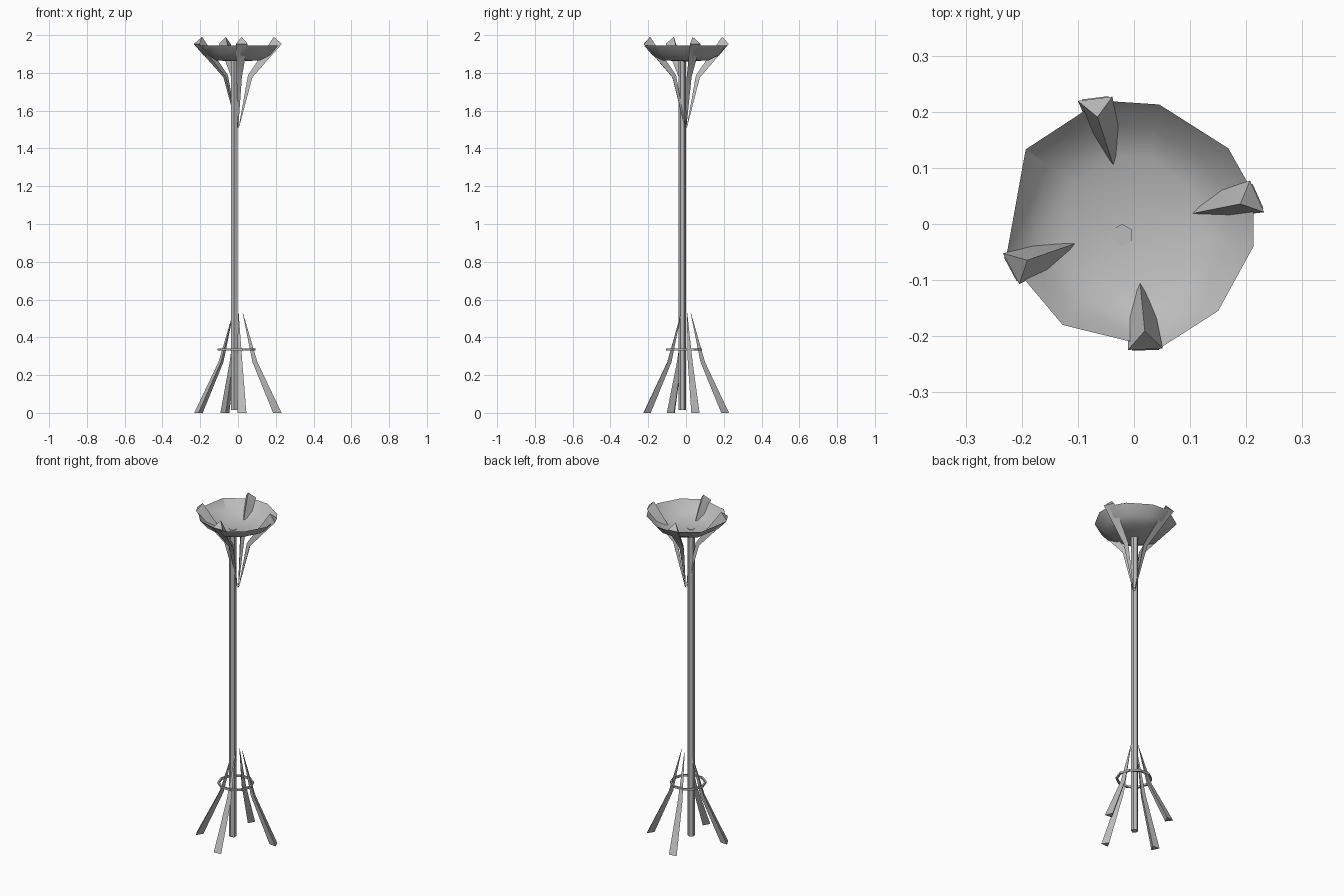
import bpy
import bmesh
from math import radians, cos, sin, tau
from mathutils import Vector

cube = bpy.data.objects.get("Cube")
if cube:
    bpy.data.objects.remove(cube, do_unlink=True)

metal = bpy.data.materials.new("grey_metal")
metal.use_nodes = True
GREY = (0.5, 0.5, 0.5, 1)
metal.diffuse_color = GREY
metal.node_tree.nodes["Principled BSDF"].inputs["Base Color"].default_value = GREY


def finish(name, bm, closed=True):
    if closed:
        bmesh.ops.recalc_face_normals(bm, faces=bm.faces)
    mesh = bpy.data.meshes.new(name)
    bm.to_mesh(mesh)
    bm.free()
    mesh.materials.append(metal)
    obj = bpy.data.objects.new(name, mesh)
    bpy.context.collection.objects.link(obj)
    bpy.ops.object.select_all(action='DESELECT')
    obj.select_set(True)
    bpy.context.view_layer.objects.active = obj
    bpy.ops.object.shade_smooth_by_angle(angle=radians(35))
    return obj


def bridge(bm, a, b):
    n = len(a)
    return [bm.faces.new((a[i], a[(i + 1) % n], b[(i + 1) % n], b[i])) for i in range(n)]


def spike(name, end, turn, stations):
    """Three-sided tapering arm; stations are (reach, z, radius, inward tilt)."""
    bm = bmesh.new()
    out = Vector((cos(turn), sin(turn), 0))
    side = Vector((-sin(turn), cos(turn), 0))
    rings = []
    for reach, z, size, tilt in stations:
        centre = Vector((end[0] * reach, end[1] * reach, z))
        inward = -out * cos(tilt) + Vector((0, 0, sin(tilt)))
        rings.append([bm.verts.new(centre + inward * size * 1.1),
                      bm.verts.new(centre - inward * size * 0.5 + side * size),
                      bm.verts.new(centre - inward * size * 0.5 - side * size)])
    for a, b in zip(rings, rings[1:]):
        bridge(bm, a, b)
    bm.faces.new(rings[0])
    bm.faces.new(rings[-1])
    finish(name, bm)


# Legs and bowl prongs share the same four directions
LEG = [(1, 0, 0.024, 0), (0.43, 0.27, 0.014, 0), (0.12, 0.53, 0.001, 0)]
PRONG = [(0.02, 1.51, 0.001, 0.1), (0.31, 1.78, 0.014, 0.5), (1, 1.965, 0.031, 0.85)]
ARMS = {
    "left": ((0.21, 0.045), 24),
    "back": ((-0.068, 0.213), 97),
    "right": ((-0.21, -0.075), 208),
    "front": ((0.02, -0.213), 272),
}
for label, (end, angle) in ARMS.items():
    spike(label + "_leg", end, radians(angle), LEG)
    spike(label + "_prong", end, radians(angle), PRONG)

# Central pole
bm = bmesh.new()
bmesh.ops.create_cone(bm, cap_ends=True, segments=6, radius1=0.02, radius2=0.02, depth=1.85)
bmesh.ops.translate(bm, verts=bm.verts, vec=(-0.021, -0.02, 0.94))
finish("pole", bm)

# Shallow bowl with an uneven rim, narrowing ring by ring to its floor
RIM = [(0.045, 0.213), (-0.06, 0.22), (-0.193, 0.133), (-0.228, -0.06), (-0.127, -0.18),
       (0.045, -0.222), (0.15, -0.155), (0.213, -0.04), (0.213, 0.055), (0.168, 0.135)]
bm = bmesh.new()
rings = [[bm.verts.new((x * s, y * s, z)) for x, y in RIM]
         for s, z in ((1, 1.945), (0.8, 1.893), (0.55, 1.866))]
for a, b in zip(rings, rings[1:]):
    bridge(bm, b, a)
hub = bm.verts.new((0, 0, 1.861))
floor = rings[-1]
for i, v in enumerate(floor):
    bm.faces.new((v, floor[(i + 1) % len(floor)], hub))
bmesh.ops.recalc_face_normals(bm, faces=bm.faces)
bmesh.ops.reverse_faces(bm, faces=[f for f in bm.faces if f.normal.z < 0])
finish("bowl", bm, closed=False)

# Band tying the legs together
bm = bmesh.new()
loops = []
for radius, z in ((0.1, 0.329), (0.1, 0.341), (0.09, 0.341), (0.09, 0.329)):
    loops.append([bm.verts.new((radius * cos(tau * i / 10) - 0.008,
                                radius * sin(tau * i / 10) - 0.01, z)) for i in range(10)])
for i in range(4):
    bridge(bm, loops[i], loops[(i + 1) % 4])
finish("leg_ring", bm)
